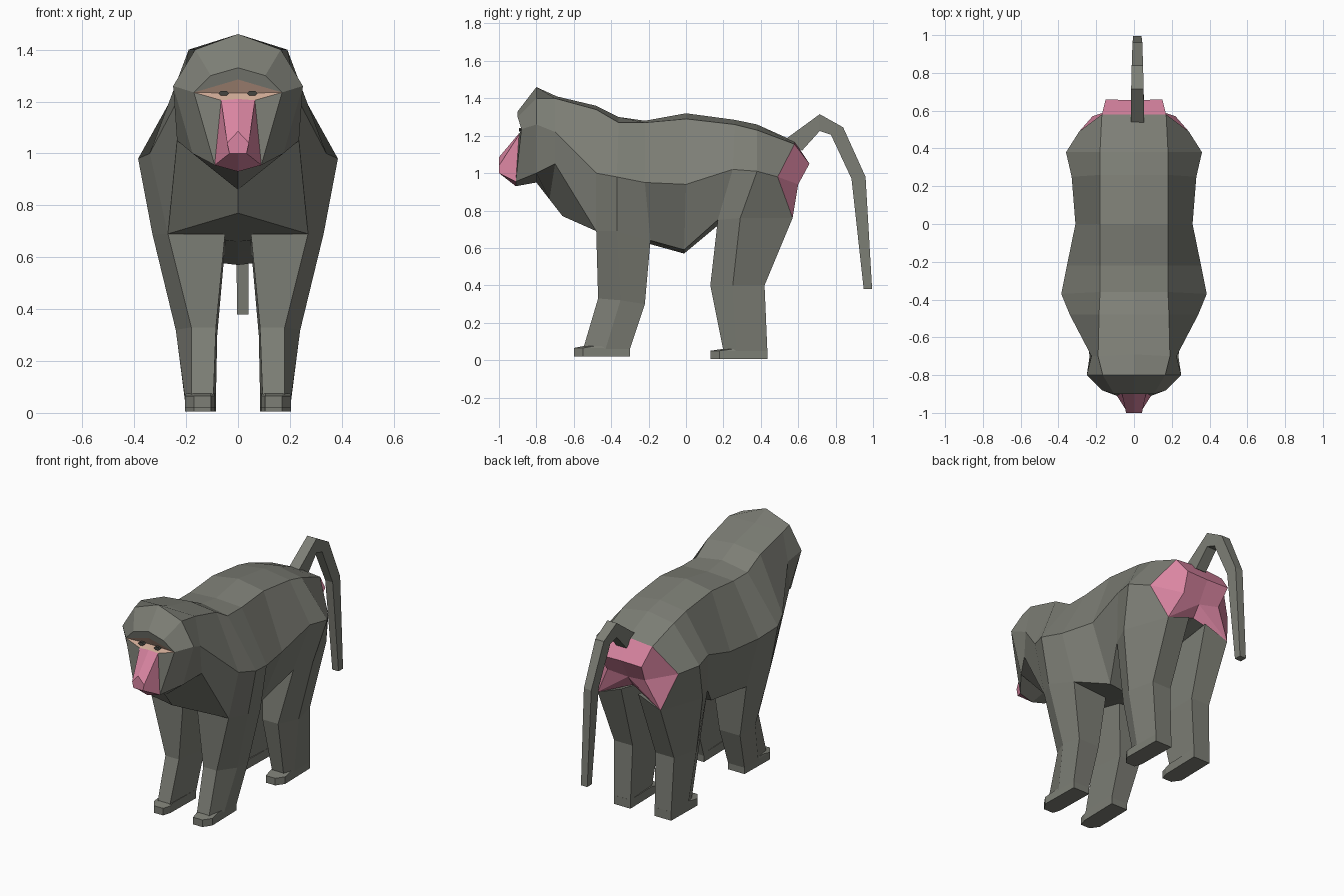
import bpy, bmesh, math
from mathutils import Vector

if "Cube" in bpy.data.objects:
    bpy.data.objects.remove(bpy.data.objects["Cube"])


def material(name, rgb):
    m = bpy.data.materials.new(name)
    m.diffuse_color = (*rgb, 1)
    m.use_nodes = True
    m.node_tree.nodes["Principled BSDF"].inputs["Base Color"].default_value = m.diffuse_color
    return m


FUR, PINK, TAN, EYE = range(4)
MATS = [material("grey_fur", (0.205, 0.21, 0.18)), material("pink_skin", (0.70, 0.235, 0.36)),
        material("tan_skin", (0.62, 0.40, 0.30)), material("dark_eye", (0.06, 0.06, 0.05))]


def build(name, polys, mirror=False):
    """Make a welded flat mesh from (points, material) polygons, optionally mirrored in x."""
    bm = bmesh.new()
    for sx in ((1, -1) if mirror else (1,)):
        for pts, mat in polys:
            clean = [p for i, p in enumerate(pts) if p != pts[i - 1]]
            if len(clean) < 3:
                continue
            f = bm.faces.new([bm.verts.new((sx * p[0], p[1], p[2])) for p in clean])
            f.material_index = mat
    bmesh.ops.remove_doubles(bm, verts=bm.verts, dist=0.0005)
    bmesh.ops.recalc_face_normals(bm, faces=bm.faces)
    me = bpy.data.meshes.new(name)
    bm.to_mesh(me)
    bm.free()
    for m in MATS:
        me.materials.append(m)
    ob = bpy.data.objects.new(name, me)
    bpy.context.collection.objects.link(ob)
    return ob


def loft(rings, mat=FUR, closed=False):
    """Quads between successive rings."""
    out = []
    for a, b in zip(rings, rings[1:]):
        n = len(a)
        for i in range(n if closed else n - 1):
            j = (i + 1) % n
            out.append(([a[i], a[j], b[j], b[i]], mat))
    return out


# Body half rings: ridge, back edge, side, low, keel
brow, brow_side, temple = (0, -.90, 1.33), (.105, -.90, 1.30), (.17, -.88, 1.235)
jaw, chin = (.09, -.91, .955), (0, -.91, .93)
rump = [(0, .58, 1.17), (.17, .58, 1.155), (.29, .49, .98), (.22, .57, .76), (0, .53, .85)]
rings = [
    [brow, brow_side, temple, jaw, chin],
    [(0, -.80, 1.46), (.165, -.80, 1.40), (.25, -.80, 1.26), (.175, -.80, 1.00), (0, -.80, .95)],
    [(0, -.69, 1.41), (.19, -.70, 1.40), (.225, -.70, 1.22), (.235, -.70, 1.05), (0, -.73, .86)],
    [(0, -.48, 1.36), (.185, -.48, 1.34), (.34, -.48, 1.00), (.27, -.48, .69), (0, -.66, .77)],
    [(0, -.36, 1.30), (.18, -.36, 1.27), (.385, -.37, .98), (.33, -.37, .69), (0, -.37, .66)],
    [(0, -.22, 1.28), (.18, -.22, 1.27), (.355, -.22, .95), (.29, -.19, .64), (0, -.19, .62)],
    [(0, 0, 1.32), (.18, 0, 1.29), (.31, 0, .94), (.17, -.01, .59), (0, -.01, .57)],
    [(0, .26, 1.285), (.18, .26, 1.26), (.33, .25, 1.02), (.27, .17, .75), (0, .17, .72)],
    [(0, .38, 1.26), (.18, .38, 1.23), (.36, .38, 1.01), (.32, .29, .76), (0, .30, .75)],
    rump,
]
polys = loft(rings)

# Pink rump pads closing the back
pad = [(0, .655, 1.05), (.15, .66, 1.05), (.13, .60, .94), rump[3], (0, .58, .92)]
polys += loft([rump, pad], PINK)
polys += [([pad[0], pad[1], pad[2], pad[4]], PINK), ([pad[2], pad[3], pad[4]], PINK)]

# Face: brow, eye socket, cheek and muzzle
under, socket = (0, -.895, 1.285), (0, -.865, 1.232)
bridge, bridge_side = (0, -.895, 1.21), (.065, -.893, 1.205)
nose = [(0, -1, 1.085), (.042, -1, 1.04), (.033, -1, 1.0), (0, -1, 1.0)]
polys += [
    ([brow, brow_side, temple, under], FUR),
    ([under, temple, socket], TAN),
    ([socket, temple, bridge_side, bridge], TAN),
    ([bridge_side, temple, jaw], FUR),
    ([bridge, bridge_side, nose[1], nose[0]], PINK),
    ([bridge_side, jaw, nose[2], nose[1]], PINK),
    ([jaw, chin, nose[3], nose[2]], PINK),
    (nose, PINK),
]
build("body", polys, mirror=True)

# Eyes: small flat hexagonal studs under the brow
for side, label in ((1, "left"), (-1, "right")):
    hexes = [[(side * .055 + .02 * math.cos(k * math.pi / 3), y,
               1.232 + .011 * math.sin(k * math.pi / 3)) for k in range(6)]
             for y in (-.865, -.893)]
    build(label + "_eye", loft(hexes, EYE, True) + [(hexes[1], EYE)])


def leg(name, levels, toe_y, heel_y, ankle_y, sole):
    """Five-sided leg column with a tapered foot; each level is a list of corner points."""
    p = loft(levels, FUR, True) + [(levels[0], FUR)]
    # Foot outline, joined under the ankle
    plan = [(.105, toe_y), (.17, toe_y), (.205, toe_y + .05), (.20, heel_y),
            (.085, heel_y), (.09, toe_y + .05)]
    foot = [[(x, y, z) for x, y in plan] for z in (sole, sole + .045)]
    top = [(.105, ankle_y, sole + .055), (.17, ankle_y, sole + .055),
           (.20, ankle_y + .06, sole + .055), (.20, heel_y, sole + .055),
           (.085, heel_y, sole + .055), (.09, ankle_y + .02, sole + .055)]
    build(name, p, mirror=True)
    build(name + "_foot", loft(foot + [top], FUR, True) + [(foot[0], FUR), (top, FUR)], mirror=True)


# Corners: inner front, outer front, outer middle, outer back, inner back
leg("front_leg", [
    [(.05, -.48, .69), (.27, -.48, .69), (.33, -.37, .69), (.29, -.19, .64), (.05, -.19, .64)],
    [(.085, -.47, .33), (.18, -.47, .33), (.24, -.35, .32), (.225, -.22, .30), (.08, -.22, .30)],
    [(.095, -.55, .06), (.18, -.55, .06), (.205, -.43, .06), (.20, -.30, .06), (.085, -.30, .06)],
], -.60, -.30, -.55, .02)
leg("hind_leg", [
    [(.05, .17, .75), (.27, .17, .75), (.32, .29, .76), (.22, .57, .76), (.06, .565, .82)],
    [(.08, .13, .40), (.19, .13, .40), (.25, .25, .40), (.21, .42, .40), (.08, .42, .40)],
    [(.10, .20, .05), (.18, .20, .05), (.205, .27, .05), (.20, .435, .05), (.085, .435, .05)],
], .13, .435, .195, .005)

# Tail: square section following an outer and an inner edge
spine = [((.53, 1.18), (.62, 1.12), .035), ((.715, 1.315), (.715, 1.225), .033),
         ((.84, 1.245), (.775, 1.205), .030), ((.96, .98), (.885, .97), .026),
         ((.995, .38), (.95, .38), .022)]
tail = [[(.018 - w, *o), (.018 + w, *o), (.018 + w, *i), (.018 - w, *i)] for o, i, w in spine]
build("tail", loft(tail, FUR, True) + [(tail[0], FUR), (tail[-1], FUR)])
